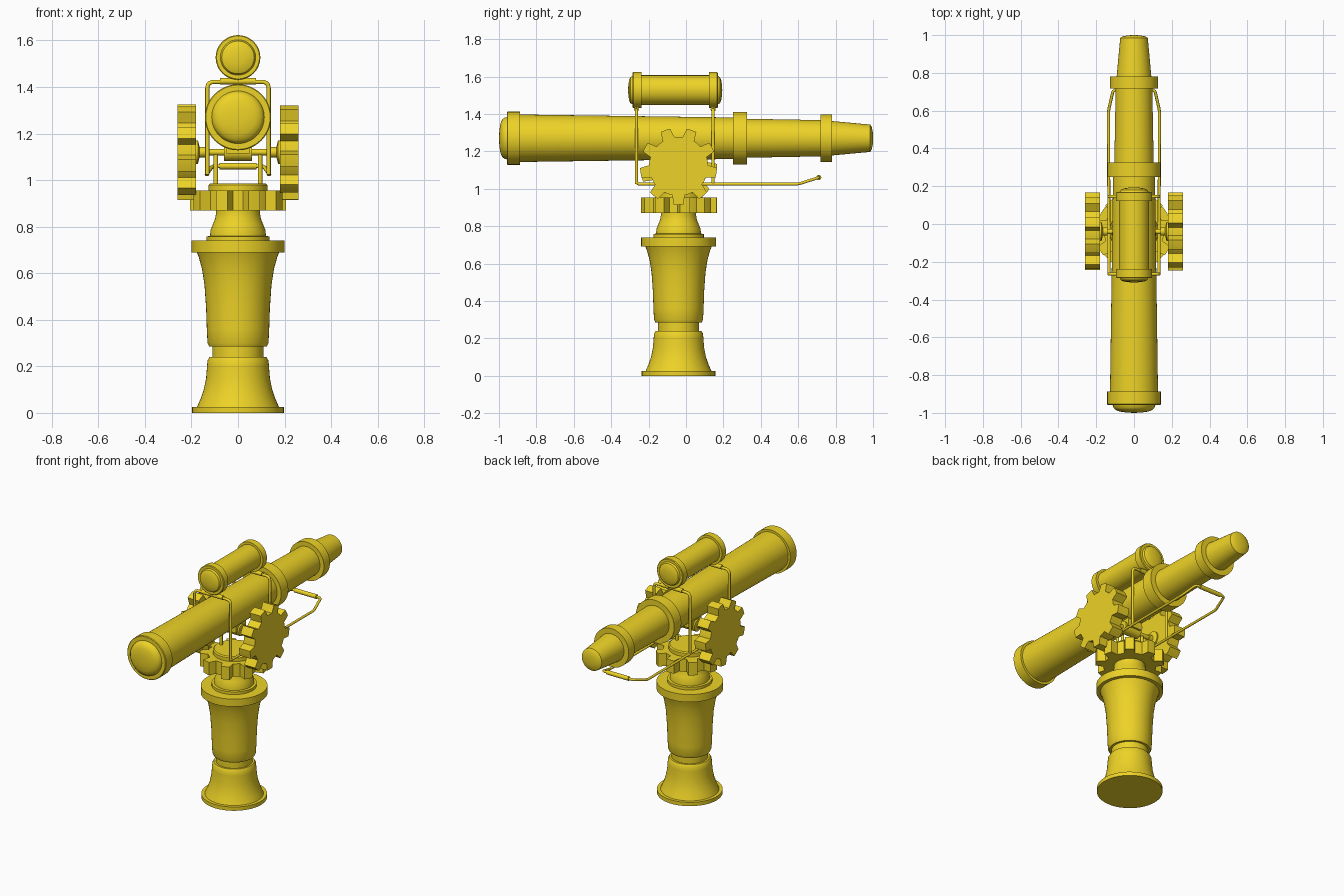
import bpy, bmesh, math
from mathutils import Matrix, Vector

if "Cube" in bpy.data.objects:
    bpy.data.objects.remove(bpy.data.objects["Cube"])

brass = bpy.data.materials.new("brass")
brass.diffuse_color = (0.85, 0.65, 0.02, 1)
brass.use_nodes = True
brass.node_tree.nodes["Principled BSDF"].inputs["Base Color"].default_value = brass.diffuse_color
PY = -0.04          # y of the pedestal axis
AXLE_Z = 1.12       # height of the elevation axle
SCOPE_Z = 1.27      # height of the main tube
FINDER_Z = 1.527    # height of the small tube


def add_object(name, bm, matrix=Matrix()):
    bmesh.ops.transform(bm, matrix=matrix, verts=bm.verts)
    bmesh.ops.recalc_face_normals(bm, faces=bm.faces)
    mesh = bpy.data.meshes.new(name)
    bm.to_mesh(mesh)
    bm.free()
    finish(bpy.data.objects.new(name, mesh))


def finish(obj):
    bpy.context.collection.objects.link(obj)
    obj.data.materials.append(brass)
    if obj.type == 'MESH':
        bpy.ops.object.select_all(action='DESELECT')
        obj.select_set(True)
        bpy.context.view_layer.objects.active = obj
        bpy.ops.object.shade_smooth_by_angle(angle=math.radians(32))


def lathe(name, profile, matrix, n=48):
    """Spin a (radius, height) profile about z; radius 0 at an end closes it."""
    bm = bmesh.new()
    rings = []
    for r, h in profile:
        if r == 0:
            rings.append([bm.verts.new((0, 0, h))] * n)
        else:
            rings.append([bm.verts.new((r * math.cos(2 * math.pi * i / n),
                                        r * math.sin(2 * math.pi * i / n), h)) for i in range(n)])
    for a, b in zip(rings, rings[1:]):
        for i in range(n):
            j = (i + 1) % n
            bm.faces.new(list(dict.fromkeys((a[i], a[j], b[j], b[i]))))
    add_object(name, bm, matrix)


def gear(name, matrix, depth, turn, teeth=9, outer=0.206, root=0.158):
    """Gear centred on the origin, facing z, first tooth at angle turn."""
    bm = bmesh.new()
    loop = []
    for k in range(teeth):
        for deg, r in ((-20, root), (-12, root), (-7.5, outer), (0, outer), (7.5, outer), (12, root)):
            a = math.radians(turn + k * 360 / teeth + deg)
            loop.append(bm.verts.new((r * math.cos(a), r * math.sin(a), -depth / 2)))
    face = bm.faces.new(loop)
    out = bmesh.ops.extrude_face_region(bm, geom=[face])
    bmesh.ops.translate(bm, vec=(0, 0, depth),
                        verts=[v for v in out['geom'] if isinstance(v, bmesh.types.BMVert)])
    add_object(name, bm, matrix)


def rounded(points, radius, steps=5):
    """Replace inner corners of a path by short curves."""
    pts = [Vector(p) for p in points]
    path = [pts[0]]
    for p, c, q in zip(pts, pts[1:], pts[2:]):
        a = c + (p - c).normalized() * radius
        b = c + (q - c).normalized() * radius
        for i in range(steps + 1):
            t = i / steps
            path.append(a * (1 - t) ** 2 + c * 2 * t * (1 - t) + b * t * t)
    return path + [pts[-1]]


def rod(name, points, thickness, corner=0.03):
    curve = bpy.data.curves.new(name, 'CURVE')
    curve.dimensions = '3D'
    curve.bevel_depth = thickness
    curve.bevel_resolution = 3
    curve.use_fill_caps = True
    path = rounded(points, corner)
    spline = curve.splines.new('POLY')
    spline.points.add(len(path) - 1)
    for sp, p in zip(spline.points, path):
        sp.co = (*p, 1)
    finish(bpy.data.objects.new(name, curve))


upright = Matrix.Translation((0, PY, 0))
along_y = Matrix.Rotation(-math.pi / 2, 4, 'X')      # local z becomes +y
along_x = Matrix.Rotation(math.pi / 2, 4, 'Y')       # local z becomes +x

# Pedestal: foot, neck, flared column, flange and shoulder
lathe("pedestal", [
    (0, 0), (0.197, 0), (0.197, 0.025), (0.176, 0.025), (0.161, 0.06), (0.147, 0.1),
    (0.137, 0.15), (0.133, 0.2), (0.131, 0.225), (0.122, 0.24), (0.11, 0.24), (0.11, 0.285),
    (0.124, 0.285), (0.131, 0.3), (0.134, 0.36), (0.137, 0.45), (0.144, 0.55), (0.155, 0.62),
    (0.169, 0.67), (0.177, 0.69), (0.2, 0.69), (0.2, 0.74), (0.135, 0.74), (0.135, 0.758),
    (0.12, 0.76), (0.118, 0.785), (0.108, 0.81), (0.098, 0.835), (0.094, 0.86), (0.094, 0.88),
    (0, 0.88)], upright)

# Turntable gear and the disc above it
gear("turntable_gear", Matrix.Translation((0, PY, 0.912)), 0.085, 90)
lathe("turntable_disc", [(0, 0.95), (0.127, 0.95), (0.127, 0.978), (0.12, 0.985), (0, 0.985)], upright)

# Elevation gears, with hubs on their inner faces
for side, name, turn in ((1, "right", 0), (-1, "left", 6)):
    gear(name + "_gear", Matrix.Translation((side * 0.22, PY, AXLE_Z)) @ along_x, 0.081, turn)
    hub = Matrix.Translation((0, PY, AXLE_Z)) @ (along_x if side > 0 else along_x.inverted())
    lathe(name + "_hub", [(0, 0.14), (0.022, 0.14), (0.022, 0.165), (0.05, 0.172), (0.05, 0.185),
                          (0, 0.185)], hub)
    # Fork post standing on the disc
    rod(name + "_post", [(side * 0.095, PY, 0.98), (side * 0.095, PY, 1.13)], 0.01)

# Axle, its centre sleeve and the saddle under the tube
rod("axle", [(-0.19, PY, AXLE_Z), (0.19, PY, AXLE_Z)], 0.014)
lathe("axle_sleeve", [(0, -0.06), (0.038, -0.06), (0.038, 0.06), (0, 0.06)],
      Matrix.Translation((0, PY, AXLE_Z)) @ along_x, 24)
bm = bmesh.new()
bmesh.ops.create_cube(bm, size=1, matrix=Matrix.Translation((0, PY, 1.15)) @ Matrix.Diagonal((0.1, 0.1, 0.07, 1)))
add_object("tube_saddle", bm)

# Main tube with domed front lens, three collars and tapered eyepiece
lathe("main_tube", [
    (0, -1), (0.04, -0.998), (0.075, -0.993), (0.098, -0.984), (0.109, -0.972), (0.113, -0.958),
    (0.138, -0.958), (0.142, -0.954), (0.142, -0.888), (0.127, -0.888), (0.111, 0.25),
    (0.141, 0.25), (0.141, 0.325), (0.104, 0.325), (0.097, 0.718), (0.127, 0.718),
    (0.127, 0.78), (0.092, 0.78), (0.073, 0.985), (0.06, 0.993), (0.03, 0.999), (0, 1)],
    Matrix.Translation((0, 0, SCOPE_Z)) @ along_y)

# Small finder tube: symmetric profile, domed at both ends
half = [(0, -0.252), (0.03, -0.25), (0.055, -0.246), (0.07, -0.239), (0.076, -0.228), (0.092, -0.228),
        (0.096, -0.224), (0.096, -0.181), (0.08, -0.181)]
lathe("finder_tube", half + [(r, -h) for r, h in reversed(half)],
      Matrix.Translation((0, -0.058, FINDER_Z)) @ along_y)

# Wire hoops carrying the finder, with a sleeve and a stub on each
for y, name in ((-0.265, "front"), (0.145, "rear")):
    rod(name + "_hoop", [(-0.132, y, 1.025), (-0.132, y, 1.422), (0.132, y, 1.422), (0.132, y, 1.025)], 0.009)
    rod(name + "_hoop_sleeve", [(-0.078, y, 1.425), (0.078, y, 1.425)], 0.014)

# Side rails running back into the steering handle
rod("handle_frame", [(-0.132, -0.265, 1.06), (-0.132, -0.265, 1.025), (-0.135, 0.6, 1.025), (-0.11, 0.71, 1.06),
                     (0.11, 0.71, 1.06), (0.135, 0.6, 1.025), (0.132, -0.265, 1.025), (0.132, -0.265, 1.06)],
    0.008, 0.018)
rod("handle_grip", [(-0.08, 0.71, 1.06), (0.08, 0.71, 1.06)], 0.014)
